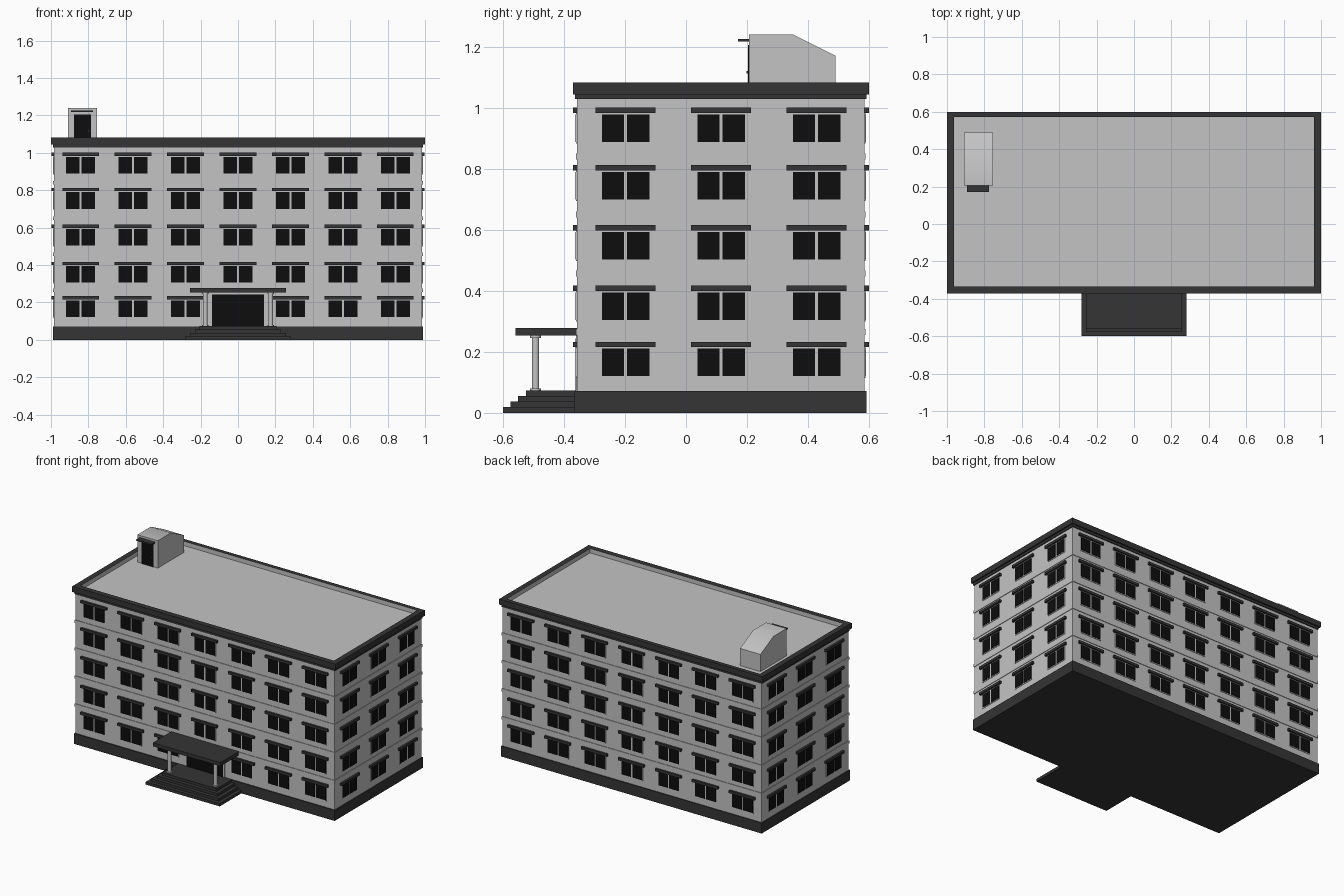
import bpy, bmesh, math
from mathutils import Matrix, Vector

if "Cube" in bpy.data.objects:
    bpy.data.objects.remove(bpy.data.objects["Cube"])


def material(name, v):
    m = bpy.data.materials.new(name)
    m.diffuse_color = (v, v, v, 1)
    m.use_nodes = True
    m.node_tree.nodes["Principled BSDF"].inputs["Base Color"].default_value = m.diffuse_color
    return m


WALL = material("light grey wall", 0.55)
DARK = material("dark grey trim", 0.035)
BLACK = material("black glass", 0.004)


def add_box(bm, x0, x1, y0, y1, z0, z1, mat=Matrix()):
    m = (mat @ Matrix.Translation(((x0 + x1) / 2, (y0 + y1) / 2, (z0 + z1) / 2))
         @ Matrix.Diagonal((x1 - x0, y1 - y0, z1 - z0, 1)))
    bmesh.ops.create_cube(bm, size=1, matrix=m)


def finish(name, bm, *mats):
    me = bpy.data.meshes.new(name)
    bm.to_mesh(me)
    bm.free()
    ob = bpy.data.objects.new(name, me)
    for m in mats:
        me.materials.append(m)
    bpy.context.collection.objects.link(ob)
    return ob


def boxes(name, mat, *dims):
    bm = bmesh.new()
    for d in dims:
        add_box(bm, *d)
    return finish(name, bm, mat)


X, Y0, Y1 = 0.984, -0.357, 0.585   # wall extents

# Main body, plinth and floor bands
boxes("plinth", DARK, (-0.99, 0.99, -0.365, 0.592, 0, 0.072))
boxes("walls", WALL, (-X, X, Y0, Y1, 0.072, 1.035))
boxes("floor_bands", WALL, *[(-X - 0.004, X + 0.004, Y0 - 0.004, Y1 + 0.004, z, z + 0.02)
                             for z in (0.255, 0.447, 0.64, 0.83)])

# Roof edge: under-step, roof slab and parapet with light inner faces
boxes("cornice_step", DARK, (-0.99, 0.99, -0.363, 0.591, 1.028, 1.045))
boxes("roof_slab", WALL, (-0.965, 0.965, -0.335, 0.575, 1.04, 1.052))
bm = bmesh.new()
outer = [(-1, -0.371), (1, -0.371), (1, 0.6), (-1, 0.6)]
inner = [(-0.963, -0.334), (0.963, -0.334), (0.963, 0.572), (-0.963, 0.572)]
rings = [[bm.verts.new((x, y, z)) for x, y in ring]
         for ring, z in ((outer, 1.044), (outer, 1.082), (inner, 1.082), (inner, 1.044))]
for k in range(4):
    a, b = rings[k], rings[(k + 1) % 4]
    for i in range(4):
        j = (i + 1) % 4
        f = bm.faces.new((a[i], a[j], b[j], b[i]))
        f.material_index = 1 if k == 2 else 0
bmesh.ops.recalc_face_normals(bm, faces=bm.faces)
finish("parapet", bm, DARK, WALL)

# Windows: facade frames whose local -y points outwards
front_cols = [i * 0.2805 for i in range(-3, 4)]
side_cols = [-0.198, 0.115, 0.428]
facades = [
    ("front", Matrix.Translation((0, Y0, 0)), front_cols),
    ("back", Matrix.Translation((0, Y1, 0)) @ Matrix.Rotation(math.pi, 4, 'Z'), front_cols),
    ("right", Matrix.Translation((X, 0, 0)) @ Matrix.Rotation(math.pi / 2, 4, 'Z'), side_cols),
    ("left", Matrix.Translation((-X, 0, 0)) @ Matrix.Rotation(-math.pi / 2, 4, 'Z'),
     [-c for c in side_cols]),
]
tops = [0.233, 0.417, 0.615, 0.812, 1.0]
for side, m, cols in facades:
    frame, glass, lintel = bmesh.new(), bmesh.new(), bmesh.new()
    for row, top in enumerate(tops):
        for c in cols:
            if side == "front" and row == 0 and abs(c) < 0.01:
                continue   # entrance
            add_box(frame, c - 0.081, c + 0.081, -0.003, 0.002, top - 0.118, top - 0.016, m)
            for s in (-1, 1):
                a = c + s * 0.0415
                add_box(glass, a - 0.0365, a + 0.0365, -0.005, 0.002, top - 0.112, top - 0.022, m)
            add_box(lintel, c - 0.098, c + 0.098, -0.014, 0.002, top - 0.017, top, m)
    finish(side + "_window_frames", frame, WALL)
    finish(side + "_window_panes", glass, BLACK)
    finish(side + "_window_lintels", lintel, DARK)

# Entrance: steps, canopy, door and columns
boxes("entrance_steps", DARK, *[(-0.281 + i * 0.025, 0.281 - i * 0.025, -0.6 + i * 0.025, -0.36,
                                 i * 0.018, (i + 1) * 0.018 + 0.001) for i in range(4)])
boxes("entrance_canopy", DARK, (-0.257, 0.257, -0.558, Y0, 0.253, 0.278))
boxes("entrance_frame", WALL, (-0.15, 0.15, Y0 - 0.003, Y0 + 0.002, 0.072, 0.253))
boxes("entrance_door", BLACK, (-0.139, 0.139, Y0 - 0.005, Y0 + 0.002, 0.073, 0.243))
bm = bmesh.new()
for x in (-0.175, 0.175):
    for r, z0, z1 in ((0.012, 0.072, 0.253), (0.018, 0.072, 0.08), (0.018, 0.246, 0.253)):
        bmesh.ops.create_cone(bm, cap_ends=True, segments=24, radius1=r, radius2=r, depth=z1 - z0,
                              matrix=Matrix.Translation((x, -0.493, (z0 + z1) / 2)))
columns = finish("entrance_columns", bm, WALL)

# Rooftop stair house: side profile extruded along x
bm = bmesh.new()
profile = [(0.207, 1.045), (0.49, 1.045), (0.49, 1.17), (0.35, 1.24), (0.207, 1.24)]
face = bm.faces.new([bm.verts.new((-0.909, y, z)) for y, z in profile])
ext = bmesh.ops.extrude_face_region(bm, geom=[face])
bmesh.ops.translate(bm, vec=Vector((0.155, 0, 0)),
                    verts=[g for g in ext["geom"] if isinstance(g, bmesh.types.BMVert)])
bmesh.ops.recalc_face_normals(bm, faces=bm.faces)
house = finish("stair_house", bm, WALL)
boxes("stair_house_door", BLACK, (-0.877, -0.786, 0.203, 0.209, 1.052, 1.205))
boxes("stair_house_canopy", DARK, (-0.893, -0.775, 0.17, 0.209, 1.217, 1.226))
boxes("stair_house_handle", DARK, (-0.799, -0.791, 0.199, 0.204, 1.113, 1.121))

# Smooth the round columns and the stair house roof bend
for ob in (columns, house):
    bpy.ops.object.select_all(action='DESELECT')
    ob.select_set(True)
    bpy.context.view_layer.objects.active = ob
    bpy.ops.object.shade_smooth_by_angle(angle=math.radians(30))
